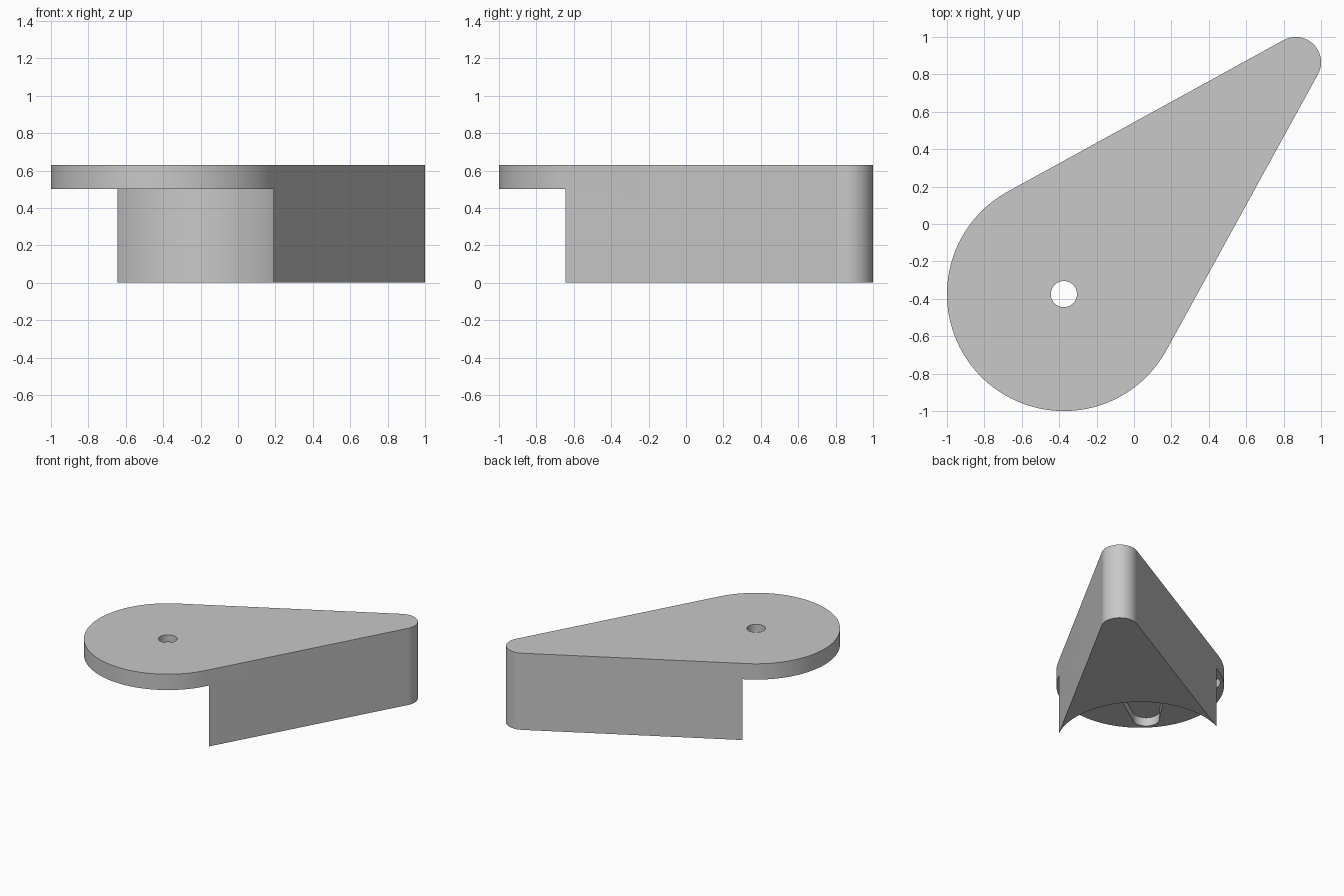
import bpy
import bmesh
from math import radians, cos, sin, asin, degrees, hypot

cube = bpy.data.objects.get("Cube")
if cube:
    bpy.data.objects.remove(cube, do_unlink=True)

TOP, LEDGE, FLOOR = 0.63, 0.5, 0.0
HUB = (-0.375, -0.375)
TIP = (0.865, 0.865)
HUB_R, TIP_R = 0.625, 0.135
AXIS = 45

grey = bpy.data.materials.new("light_grey")
grey.use_nodes = True
grey.diffuse_color = (0.58, 0.58, 0.58, 1)
grey.node_tree.nodes["Principled BSDF"].inputs["Base Color"].default_value = grey.diffuse_color


def arc(center, radius, start, end, steps):
    """Points on an arc, angles in degrees."""
    angles = [radians(start + (end - start) * i / steps) for i in range(steps + 1)]
    return [(center[0] + radius * cos(a), center[1] + radius * sin(a)) for a in angles]


def prism(name, outline, low, high):
    """Solid made by raising a closed outline."""
    bm = bmesh.new()
    face = bm.faces.new([bm.verts.new((x, y, low)) for x, y in outline])
    raised = bmesh.ops.extrude_face_region(bm, geom=[face])["geom"]
    bmesh.ops.translate(bm, vec=(0, 0, high - low),
                        verts=[v for v in raised if isinstance(v, bmesh.types.BMVert)])
    bmesh.ops.recalc_face_normals(bm, faces=bm.faces)
    mesh = bpy.data.meshes.new(name)
    bm.to_mesh(mesh)
    bm.free()
    mesh.materials.append(grey)
    obj = bpy.data.objects.new(name, mesh)
    bpy.context.collection.objects.link(obj)
    return obj


def cut(target, cutter):
    cutter.hide_render = True
    mod = target.modifiers.new(cutter.name, "BOOLEAN")
    mod.operation = "DIFFERENCE"
    mod.solver = "EXACT"
    mod.object = cutter
    bpy.context.view_layer.objects.active = target
    bpy.ops.object.modifier_apply(modifier=mod.name)
    bpy.data.objects.remove(cutter, do_unlink=True)


# Teardrop body: two arcs joined by their common tangents
span = hypot(TIP[0] - HUB[0], TIP[1] - HUB[1])
tangent = 90 - degrees(asin((HUB_R - TIP_R) / span))
teardrop = (arc(TIP, TIP_R, AXIS - tangent, AXIS + tangent, 32)
            + arc(HUB, HUB_R, AXIS + tangent, AXIS + 360 - tangent, 96))
lever = prism("lever_body", teardrop, FLOOR, TOP)

# Clearance under the round end, leaving a concave wall on the arm
reach = tangent - 1.2
clearance = (arc(HUB, HUB_R + 0.001, AXIS - reach, AXIS + reach, 96)
             + arc(HUB, 1.0, AXIS + reach, AXIS + 360 - reach, 48))
cut(lever, prism("clearance_cutter", clearance, FLOOR - 0.2, LEDGE))

# Cross-shaped pocket with tapered, rounded arms in the underside of the plate
cross = []
for turn in range(4):
    a = AXIS + 90 * turn
    end = arc(HUB, 0.5, a, a, 1)[0]
    cross += arc(HUB, 0.236, a - 45, a - 45, 1)[:1]
    cross += arc(end, 0.1, a - 90, a + 90, 20)
cut(lever, prism("pocket_cutter", cross, LEDGE - 0.1, LEDGE + 0.07))

# Screw hole
hole = arc(HUB, 0.07, 0, 360, 40)[:-1]
cut(lever, prism("hole_cutter", hole, LEDGE - 0.1, TOP + 0.1))

bpy.ops.object.select_all(action="DESELECT")
lever.select_set(True)
bpy.context.view_layer.objects.active = lever
bpy.ops.object.shade_smooth_by_angle(angle=radians(30))
